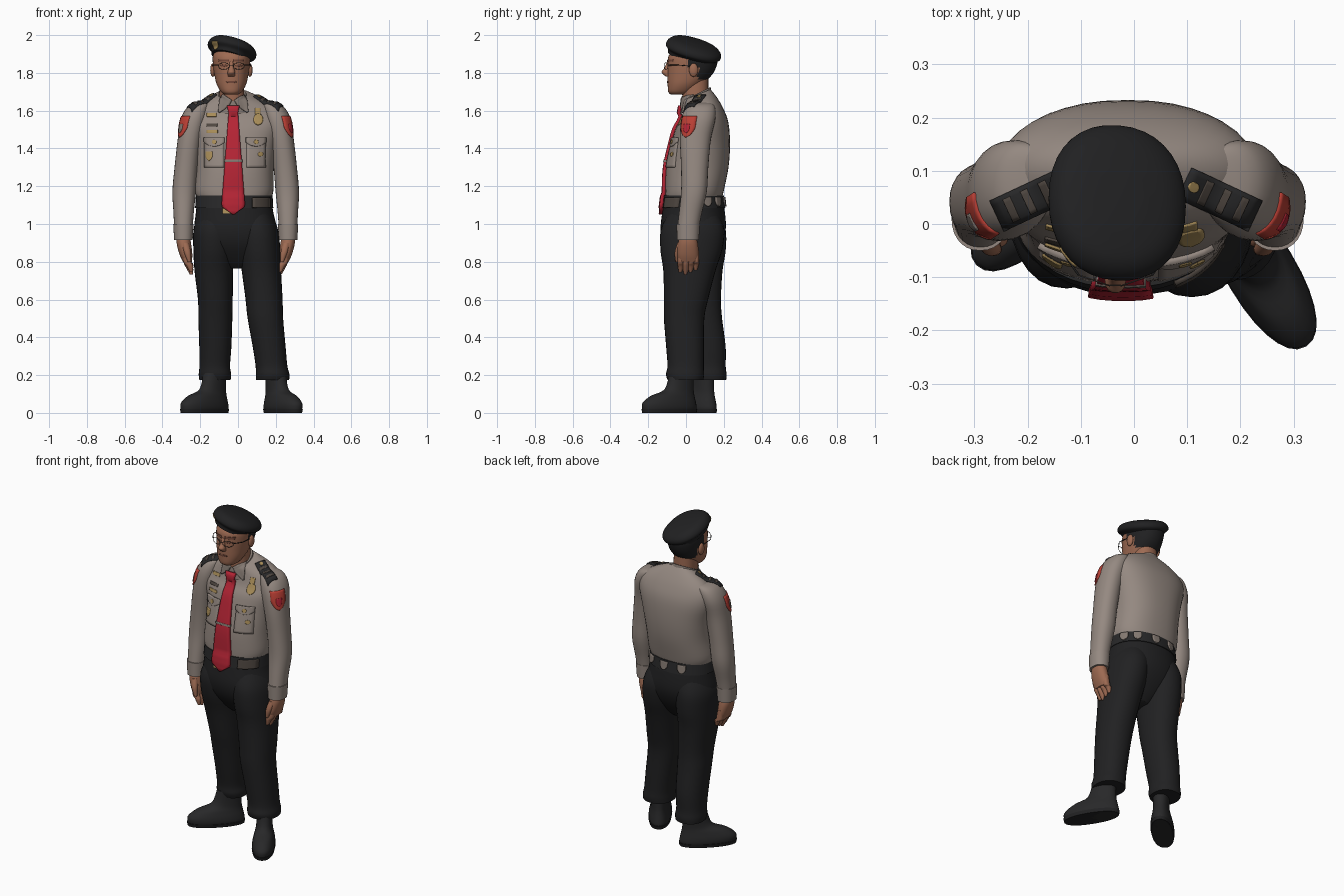
import bpy
from math import sin, cos, pi, radians, sqrt
from mathutils import Vector, Matrix
from mathutils.bvhtree import BVHTree

if "Cube" in bpy.data.objects:
    bpy.data.objects.remove(bpy.data.objects["Cube"])


def material(name, *rgb):
    m = bpy.data.materials.new(name)
    m.use_nodes = True
    m.diffuse_color = (*rgb, 1)
    bsdf = m.node_tree.nodes["Principled BSDF"]
    bsdf.inputs["Base Color"].default_value = (*rgb, 1)
    bsdf.inputs["Roughness"].default_value = 0.8
    return m


SHIRT = material("shirt_taupe", .30, .25, .22)
TRIM = material("shirt_trim", .23, .19, .165)
BLACK = material("black_cloth", .015, .015, .016)
LEATHER = material("black_leather", .021, .021, .022)
BROWN = material("dark_brown", .075, .06, .05)
RED = material("tie_red", .46, .018, .035)
PATCH = material("patch_red", .50, .05, .035)
SKIN = material("skin", .34, .145, .085)
LIP = material("dark_skin", .17, .065, .042)
GOLD = material("gold", .40, .27, .10)

made, groups = [], {}


def mesh_object(name, verts, faces, mat, group=None):
    me = bpy.data.meshes.new(name)
    me.from_pydata(verts, [], faces)
    me.materials.append(mat)
    ob = bpy.data.objects.new(name, me)
    bpy.context.collection.objects.link(ob)
    made.append(ob)
    if group:
        vs, fs = groups.setdefault(group, ([], []))
        base = len(vs)
        vs.extend(verts)
        fs.extend([[i + base for i in f] for f in faces])
    return ob


def loft(name, mat, rows, group=None, n=28, power=2.2, steps=4, mtx=Matrix()):
    """Smooth skin over oval rings given as (x, y, z, rx, ry, tilt)."""
    rows = [Vector((*r, 0)[:6]) for r in rows]
    pad = [rows[0]] + rows + [rows[-1]]
    rings = []
    for a, b, c, d in zip(pad, pad[1:], pad[2:], pad[3:]):
        for k in range(steps):
            t = k / steps
            rings.append(b + (c - a) * (t / 2) + (2 * a - 5 * b + 4 * c - d) * (t * t / 2)
                         + (3 * b - a - 3 * c + d) * (t ** 3 / 2))
    rings.append(rows[-1])
    verts, faces = [], []
    for x, y, z, rx, ry, tilt in rings:
        for i in range(n):
            c, s = cos(2 * pi * i / n), sin(2 * pi * i / n)
            dx = rx * abs(c) ** (2 / power) * (1 if c > 0 else -1)
            dy = ry * abs(s) ** (2 / power) * (1 if s > 0 else -1)
            verts.append(mtx @ Vector((x + dx, y + dy, z + tilt * dy)))
    for r in range(len(rings) - 1):
        for i in range(n):
            j = (i + 1) % n
            faces.append([r * n + i, r * n + j, r * n + n + j, r * n + n + i])
    faces += [list(range(n))[::-1], list(range(len(verts) - n, len(verts)))]
    if rows[-1][2] < rows[0][2]:
        faces = [f[::-1] for f in faces]
    return mesh_object(name, verts, faces, mat, group)


trees = {}
rect = lambda v: 1
oval = lambda v: sqrt(max(0.002, 1 - v * v))
shield = lambda v: min(1, sqrt(max(0.002, (v + 1) * 1.1)))
flap = lambda v: 0.15 + 0.85 * min(1, (v + 1) / 1.3)


def decal(name, mat, centre, w, h, shape=rect, d=(0, 1, 0), up=(0, 0, 1),
          off=.005, group="body", nu=6, nv=10):
    """Thin plate wrapped on to a surface along direction d."""
    if group not in trees:
        trees[group] = BVHTree.FromPolygons(*groups[group])
    d = Vector(d).normalized()
    v = Vector(up)
    v = (v - d * v.dot(d)).normalized()
    u = v.cross(-d)
    verts, depth = [], 0.5
    for j in range(nv + 1):
        q = 2 * j / nv - 1
        for i in range(nu + 1):
            p = Vector(centre) + v * (h * q) + u * (w * shape(q) * (2 * i / nu - 1)) - d * 0.5
            hit = trees[group].ray_cast(p, d)
            depth = hit[3] if hit[0] else depth
            verts.append(p + d * (depth - off))
    m = nu + 1
    faces = [[j * m + i, j * m + i + 1, j * m + m + i + 1, j * m + m + i]
             for j in range(nv) for i in range(nu)]
    ob = mesh_object(name, verts, faces, mat)
    ob.modifiers.new("thickness", "SOLIDIFY").thickness = off + .003


def rod(name, mat, points, radius):
    cu = bpy.data.curves.new(name, "CURVE")
    cu.dimensions, cu.bevel_depth = "3D", radius
    sp = cu.splines.new("POLY")
    sp.points.add(len(points) - 1)
    for p, co in zip(sp.points, points):
        p.co = (*co, 1)
    cu.materials.append(mat)
    bpy.context.collection.objects.link(bpy.data.objects.new(name, cu))


def ball(name, mat, loc, scale):
    bpy.ops.mesh.primitive_uv_sphere_add(segments=16, ring_count=10, location=loc)
    ob = bpy.context.object
    ob.name, ob.scale = name, scale
    ob.data.materials.append(mat)
    made.append(ob)


# Shirt body, neck and collar
loft("shirt_body", SHIRT, [
    (-.02, .04, 1.135, .195, .15), (-.02, .045, 1.18, .208, .156), (-.015, .06, 1.3, .205, .165),
    (-.012, .077, 1.42, .218, .156), (-.012, .085, 1.52, .243, .14, .1), (-.012, .085, 1.585, .24, .112, .25),
    (-.015, .075, 1.64, .185, .088, .35), (-.025, .06, 1.685, .09, .07, .4)], "body", 40, 2.4)
loft("neck", SKIN, [(-.03, .05, 1.6, .065, .068), (-.035, .048, 1.78, .066, .07)], "body")
loft("collar", TRIM, [(-.025, .055, 1.625, .095, .088, .5), (-.03, .055, 1.688, .073, .075, .5)], "body")

# Trousers and belt
loft("trouser_seat", BLACK, [
    (-.02, .04, 1.15, .195, .15), (-.018, .04, 1.06, .205, .166), (-.012, .038, .97, .22, .172),
    (-.005, .035, .89, .21, .15), (0, .035, .81, .13, .1), (0, .035, .765, .06, .06)], "body", 40)
loft("left_trouser_leg", BLACK, [
    (.085, .038, 1.06, .09, .13), (.102, .035, .97, .11, .168), (.114, .028, .86, .11, .163),
    (.124, .018, .75, .104, .138), (.138, 0, .6, .098, .117), (.145, -.01, .5, .094, .107),
    (.165, -.005, .35, .087, .1), (.177, -.002, .25, .084, .096), (.183, -.005, .205, .089, .101),
    (.183, -.003, .175, .088, .095)])
loft("right_trouser_leg", BLACK, [
    (-.11, .045, 1.06, .09, .13), (-.125, .045, .97, .11, .165), (-.128, .05, .86, .108, .16),
    (-.128, .058, .75, .102, .135), (-.12, .07, .6, .092, .115), (-.12, .085, .5, .09, .106),
    (-.12, .11, .35, .085, .1), (-.123, .12, .25, .081, .09), (-.122, .123, .205, .086, .092),
    (-.122, .127, .175, .083, .086)])
loft("belt", LEATHER, [(-.02, .04, 1.085, .207, .168), (-.02, .04, 1.15, .203, .16)], "body", 40)

# Shoes, turned outwards
for side, x, y, turn in (("left", .238, -.088, 31), ("right", -.177, .038, -46)):
    place = Matrix.Translation((x, y, 0)) @ Matrix.Rotation(radians(turn), 4, "Z")
    loft(side + "_shoe", LEATHER, [
        (0, 0, 0, .054, .155), (0, 0, .025, .064, .163), (0, 0, .055, .063, .158), (0, .02, .09, .054, .13),
        (0, .06, .125, .046, .085), (0, .075, .21, .048, .068)], mtx=place)
    loft(side + "_sole", BLACK, [(0, 0, 0, .062, .162), (0, 0, .02, .066, .166)], steps=1, mtx=place)

# Arms and hands
for side, s in (("left", 1), ("right", -1)):
    def m(*rows):
        return [(s * r[0] - .012, *r[1:]) for r in rows]
    loft(side + "_sleeve", SHIRT, m(
        (.15, .08, 1.645, .02, .03), (.19, .078, 1.628, .055, .072), (.22, .066, 1.56, .07, .09),
        (.243, .05, 1.45, .064, .082), (.262, .046, 1.3, .062, .072), (.273, .042, 1.17, .062, .068),
        (.276, .022, 1.05, .053, .06), (.277, .01, .97, .049, .057)), "body")
    loft(side + "_cuff", SHIRT, m((.277, .012, 1.0, .054, .062), (.277, .01, .915, .049, .058)))
    loft(side + "_palm", SKIN, m((.278, .01, .95, .032, .038), (.275, .01, .9, .038, .052),
                                 (.264, .01, .84, .034, .057), (.256, .012, .8, .024, .052)))
    for k in range(4):
        y, tip = -.028 + .027 * k, .745 + .012 * abs(k - 1)
        loft(f"{side}_finger_{k + 1}", SKIN, m(
            (.264, y, .86, .018, .015), (.256, y, .8, .021, .016), (.243, y, tip + .02, .018, .0155),
            (.235, y - .002, tip - .012, .008, .008)), n=12)
    loft(side + "_thumb", SKIN, m((.268, -.025, .9, .02, .02), (.256, -.044, .85, .018, .016),
                                  (.245, -.048, .8, .009, .008)), n=12)

# Head with hair on the back and sides
head = loft("head", SKIN, [
    (-.035, -.035, 1.685, .035, .045), (-.035, -.028, 1.7, .056, .066), (-.035, -.005, 1.74, .078, .092),
    (-.035, .02, 1.79, .09, .118), (-.035, .033, 1.84, .097, .13), (-.035, .038, 1.89, .098, .13),
    (-.035, .04, 1.93, .075, .1)], "head", 40)
head.data.materials.append(BLACK)
for f in head.data.polygons:
    c = f.center
    if (c.y > .065 and c.z > 1.765) or (c.y > .015 and c.z > 1.83):
        f.material_index = 1
loft("nose", SKIN, [(-.035, -.088, 1.86, .01, .012), (-.035, -.098, 1.825, .014, .018),
                    (-.035, -.106, 1.803, .02, .024), (-.035, -.094, 1.782, .018, .015)], n=14)
decal("mouth", LIP, (-.035, 0, 1.752), .028, .006, oval, off=.003, group="head")
for side, s in (("left", 1), ("right", -1)):
    x = -.035 + s * .04
    ball(side + "_ear", SKIN, (-.035 + s * .098, .04, 1.815), (.014, .024, .036))
    decal(side + "_brow", LIP, (x, 0, 1.866), .028, .006, off=.004, group="head")
    decal(side + "_eye", LIP, (x, 0, 1.838), .018, .006, oval, off=.002, group="head")
    rim = [(x + .029 * cos(a * pi / 10), -.106 + .01 * s * cos(a * pi / 10),
            1.836 + .018 * sin(a * pi / 10)) for a in range(21)]
    rod(side + "_lens_rim", BROWN, rim, .0014)
    rod(side + "_temple", BLACK, [(x + s * .029, -.096, 1.842), (x + s * .061, -.05, 1.842),
                                  (x + s * .061, .04, 1.835)], .002)
rod("glasses_bridge", BROWN, [(-.046, -.115, 1.84), (-.024, -.115, 1.84)], .0016)

# Beret, tipped to the back and to one side
tip = (Matrix.Translation((-.035, .037, 1.91)) @ Matrix.Rotation(radians(-16), 4, "X")
       @ Matrix.Rotation(radians(15), 4, "Y"))
loft("beret", BLACK, [
    (0, 0, -.035, .1, .128), (0, 0, -.016, .107, .133), (0, 0, .004, .131, .15), (0, 0, .03, .127, .143),
    (-.005, -.005, .05, .1, .112), (-.01, -.01, .06, .05, .055)], "beret", 36, mtx=tip)
decal("beret_badge", GOLD, (-.103, 0, 1.945), .02, .022, shield, d=(.35, 1, 0), group="beret")


# Tie and its bar
def tie_width(v):
    if v < -.86:
        return .08 + .92 * (v + 1) / .14
    return 1 - .6 * (v + .86) / 1.72 if v < .86 else .4 + (v - .86)


decal("tie", RED, (-.025, 0, 1.34), .063, .288, tie_width, off=.018, nv=30)
decal("tie_bar", TRIM, (-.025, 0, 1.335), .048, .006, off=.021)

# Chest pockets, insignia and shoulder fittings
for side, s in (("left", 1), ("right", -1)):
    x = -.015 + s * .112
    decal(side + "_pocket", SHIRT, (x, 0, 1.365), .052, .065, off=.008)
    decal(side + "_pocket_flap", SHIRT, (x, 0, 1.435), .055, .024, shield, off=.013)
    decal(side + "_pocket_button", GOLD, (x, 0, 1.435), .012, .012, oval, off=.016)
    decal(side + "_collar_flap", TRIM, (-.025 + s * .055, 0, 1.632), .03, .045, flap,
          up=(-s * .55, 0, 1), off=.01)
    decal(side + "_epaulette", LEATHER, (-.015 + s * .178, .045, 1.6), .032, .072, rect,
          d=(0, 0, -1), up=(s * .9, -.42, 0), off=.009)
    for k in range(3):
        decal(f"{side}_epaulette_bar_{k + 1}", BROWN, (-.015 + s * (.15 + .033 * k), .057 - .015 * k, 1.6),
              .024, .007, d=(0, 0, -1), up=(s * .9, -.42, 0), off=.012)
    decal(side + "_epaulette_button", GOLD, (-.015 + s * .128, .068, 1.6), .01, .01, oval,
          d=(0, 0, -1), up=(0, 1, 0), off=.013)
    decal(side + "_sleeve_patch", PATCH, (-.012 + s * .25, .03, 1.515), .046, .056, shield,
          d=(-s * .85, .55, 0))
    decal(side + "_patch_crest", TRIM if s < 0 else RED, (-.012 + s * .25, .03, 1.505), .018, .024, shield,
          d=(-s * .85, .55, 0), off=.008)
decal("medal_ribbon", GOLD, (.105, 0, 1.598), .014, .017)
decal("medal", GOLD, (.108, 0, 1.555), .025, .03, oval, off=.008)
decal("name_plate", GOLD, (-.14, 0, 1.578), .026, .009)
decal("ribbon_bar", BROWN, (-.138, 0, 1.525), .03, .008)
decal("ribbon_pin", GOLD, (-.138, 0, 1.49), .03, .008)
decal("right_pocket_badge", GOLD, (-.155, 0, 1.36), .018, .025, shield, off=.012)
decal("left_pocket_badge", GOLD, (.12, 0, 1.37), .014, .012, oval, off=.012)

# Belt fittings, with loops set around the back
decal("belt_buckle", GOLD, (-.06, 0, 1.075), .022, .02)
decal("belt_pouch", BROWN, (.125, 0, 1.113), .046, .026, off=.01)
for k, angle in enumerate((114, 82, 50, 26)):
    dx, dy = cos(radians(angle)), sin(radians(angle))
    decal(f"belt_loop_{k + 1}", TRIM, (-.02 + .2 * dx, .04 + .16 * dy, 1.118), .025, .025, shield,
          d=(-dx, -dy, 0), off=.008)

# Soft shading with crisp rims
bpy.ops.object.select_all(action="DESELECT")
for ob in made:
    ob.select_set(True)
bpy.context.view_layer.objects.active = made[0]
bpy.ops.object.shade_smooth_by_angle(angle=radians(45))
